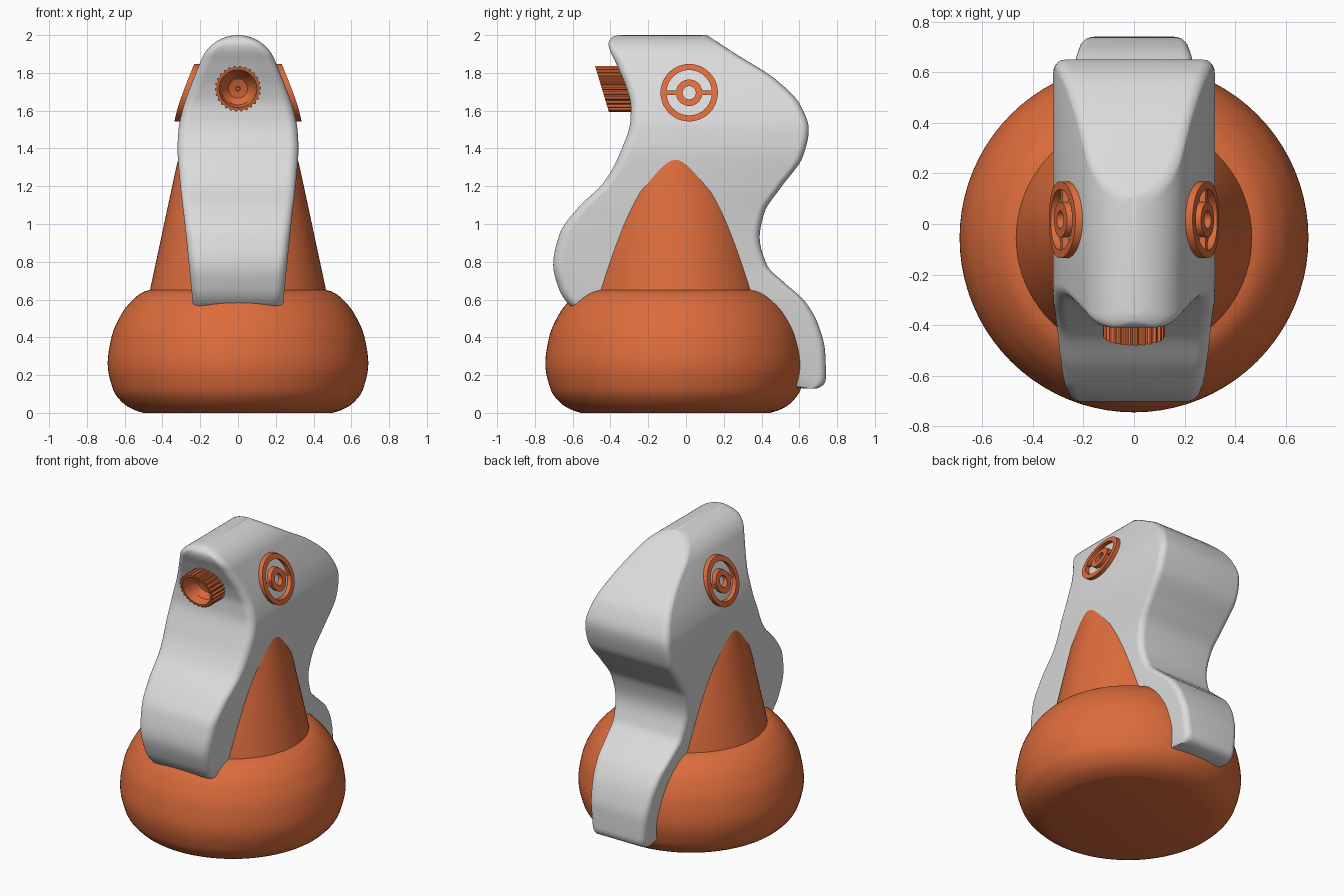
import bpy, bmesh, math
from math import sin, cos, pi, radians

if "Cube" in bpy.data.objects:
    bpy.data.objects.remove(bpy.data.objects["Cube"])


def material(name, rgb):
    m = bpy.data.materials.new(name)
    m.diffuse_color = (*rgb, 1)
    m.use_nodes = True
    m.node_tree.nodes["Principled BSDF"].inputs["Base Color"].default_value = m.diffuse_color
    return m


ORANGE = material("orange plastic", (0.72, 0.15, 0.045))
GREY = material("light grey plastic", (0.71, 0.71, 0.71))


def loft(bm, rings, cap=True, closed=False):
    """Skin a list of equal-length point loops."""
    vs = [[bm.verts.new(p) for p in r] for r in rings]
    pairs = list(zip(vs, vs[1:])) + ([(vs[-1], vs[0])] if closed else [])
    for a, b in pairs:
        for i in range(len(a)):
            j = (i + 1) % len(a)
            bm.faces.new((a[i], a[j], b[j], b[i]))
    if cap and not closed:
        bm.faces.new(vs[0])
        bm.faces.new(vs[-1])


def finish(name, bm, mat, angle=35, weld=0.0):
    if weld:
        bmesh.ops.remove_doubles(bm, verts=bm.verts, dist=weld)
    bmesh.ops.recalc_face_normals(bm, faces=bm.faces)
    me = bpy.data.meshes.new(name)
    bm.to_mesh(me)
    bm.free()
    me.materials.append(mat)
    me.shade_smooth()
    me.set_sharp_from_angle(angle=radians(angle))
    ob = bpy.data.objects.new(name, me)
    bpy.context.collection.objects.link(ob)
    return ob


def curve(pts):
    """Monotone cubic through (t, value) points, t ascending."""
    n = len(pts)
    d = [(pts[i + 1][1] - pts[i][1]) / (pts[i + 1][0] - pts[i][0]) for i in range(n - 1)]
    m = [d[0]] + [2 * a * b / (a + b) if a * b > 0 else 0 for a, b in zip(d, d[1:])] + [d[-1]]

    def f(t):
        i = 0
        while i < n - 2 and t > pts[i + 1][0]:
            i += 1
        h = pts[i + 1][0] - pts[i][0]
        u = min(max((t - pts[i][0]) / h, 0), 1)
        return ((2*u**3 - 3*u*u + 1) * pts[i][1] + (u**3 - 2*u*u + u) * h * m[i]
                + (3*u*u - 2*u**3) * pts[i + 1][1] + (u**3 - u*u) * h * m[i + 1])
    return f


# Base: rounded turned foot
CY = -0.055
base_r = curve([(0, 0.5), (0.012, 0.54), (0.045, 0.601), (0.12, 0.66), (0.26, 0.69), (0.4, 0.67),
                (0.53, 0.613), (0.6, 0.556), (0.64, 0.502), (0.655, 0.45)])


def circle(r, z, n=80, sy=1.0):
    return [(r * cos(2*pi*i/n), CY + sy * r * sin(2*pi*i/n), z) for i in range(n)]


bm = bmesh.new()
zs = [0.655 * (1 - cos(pi * i / 36)) / 2 for i in range(37)]
loft(bm, [circle(base_r(z), z) for z in zs])
finish("base", bm, ORANGE)

# Cone neck, its top tucked inside the shell
bm = bmesh.new()
loft(bm, [circle(0.468, 0.64), circle(0.465, 0.655), circle(0.355, 1.17),
          circle(0.338, 1.25, sy=0.88), circle(0.311, 1.37, sy=0.7)])
finish("cone_neck", bm, ORANGE)

# Shell: rounded rectangles stacked along z between front and back curves
front_y = curve([(0.13, 0.62), (0.145, 0.5), (0.17, 0.3), (0.3, 0.0), (0.5, -0.3), (0.55, -0.58),
                 (0.57, -0.615), (0.65, -0.67), (0.785, -0.703), (0.945, -0.67), (1.085, -0.572),
                 (1.22, -0.435), (1.37, -0.352), (1.55, -0.294), (1.62, -0.292), (1.71, -0.312),
                 (1.845, -0.368), (1.955, -0.41), (1.99, -0.39), (2.0, -0.36)])
back_y = curve([(0.13, 0.695), (0.145, 0.725), (0.18, 0.741), (0.32, 0.737), (0.46, 0.703),
                (0.59, 0.63), (0.69, 0.52), (0.78, 0.43), (0.93, 0.39), (1.06, 0.415), (1.19, 0.5),
                (1.36, 0.62), (1.5, 0.65), (1.63, 0.605), (1.765, 0.475), (1.89, 0.28), (2.0, 0.11)])
side_x = curve([(0.13, 0.19), (0.57, 0.238), (1.0, 0.282), (1.25, 0.31), (1.4, 0.32), (1.5, 0.315),
                (1.6, 0.295), (1.7, 0.262), (1.868, 0.195)])


def section(z):
    h = side_x(z) if z < 1.868 else max(0.21**2 - (z - 1.79)**2, 1e-8) ** 0.5
    yf, yb = front_y(z), back_y(z)
    pts = []
    for k, (sx, y, sy, r) in enumerate([(1, yb, 1, 0.042), (-1, yb, 1, 0.042),
                                        (-1, yf, -1, 0.055), (1, yf, -1, 0.055)]):
        r = min(r, h * 0.95, (yb - yf) * 0.45)
        for i in range(8):
            a = pi / 2 * (k + i / 7)
            pts.append((sx * (h - r) + r * cos(a), y - sy * r + r * sin(a), z))
    return pts


levels = [0.13, 0.136, 0.145, 0.16] + [0.18 + 0.0187 * i for i in range(90)]
levels += [1.79 + 0.21 * sin(radians(22 + 68 * i / 20)) for i in range(21)]
bm = bmesh.new()
loft(bm, [section(z) for z in levels])
finish("shell", bm, GREY, angle=40, weld=0.0003)


# Side dials: rings and bars that follow the curved shell sides
def dial_ring(bm, s, r0, r1, n=48):
    def loop(r, off):
        out = []
        for i in range(n):
            a = 2 * pi * i / n
            z = 1.695 + r * sin(a)
            out.append((s * (side_x(z) + off), 0.017 + r * cos(a), z))
        return out
    loft(bm, [loop(r1, -0.03), loop(r1, 0.028), loop(r0, 0.028), loop(r0, -0.03)], closed=True)


for s, side in ((1, "right"), (-1, "left")):
    bm = bmesh.new()
    dial_ring(bm, s, 0.12, 0.152)
    dial_ring(bm, s, 0.035, 0.07)
    for d in (1, -1):
        loft(bm, [[(s * (side_x(1.695 + dz) + off), 0.017 + d * y, 1.695 + dz)
                   for dz, off in ((-0.011, -0.03), (0.011, -0.03), (0.011, 0.022), (-0.011, 0.022))]
                  for y in (0.065, 0.125)])
    finish("side_dial_" + side, bm, ORANGE)

# Nozzle: ribbed hollow tube with a slanted mouth
NZ, TEETH = 1.716, 26


def nozzle_loop(r, y, rib=0.0, shear=0.3):
    out = []
    for i in range(TEETH * 4):
        a = 2 * pi * i / (TEETH * 4)
        rr = r - (rib if i % 4 in (2, 3) else 0)
        z = rr * sin(a)
        out.append((rr * cos(a), y - shear * z, NZ + z))
    return out


bm = bmesh.new()
loft(bm, [nozzle_loop(0.122, -0.22, 0.009), nozzle_loop(0.122, -0.445, 0.009),
          nozzle_loop(0.1, -0.445), nozzle_loop(0.085, -0.385), nozzle_loop(0.055, -0.352),
          nozzle_loop(0.05, -0.346), nozzle_loop(0.02, -0.342), nozzle_loop(0.012, -0.342),
          nozzle_loop(0.01, -0.325)])
finish("nozzle", bm, ORANGE, angle=30)
